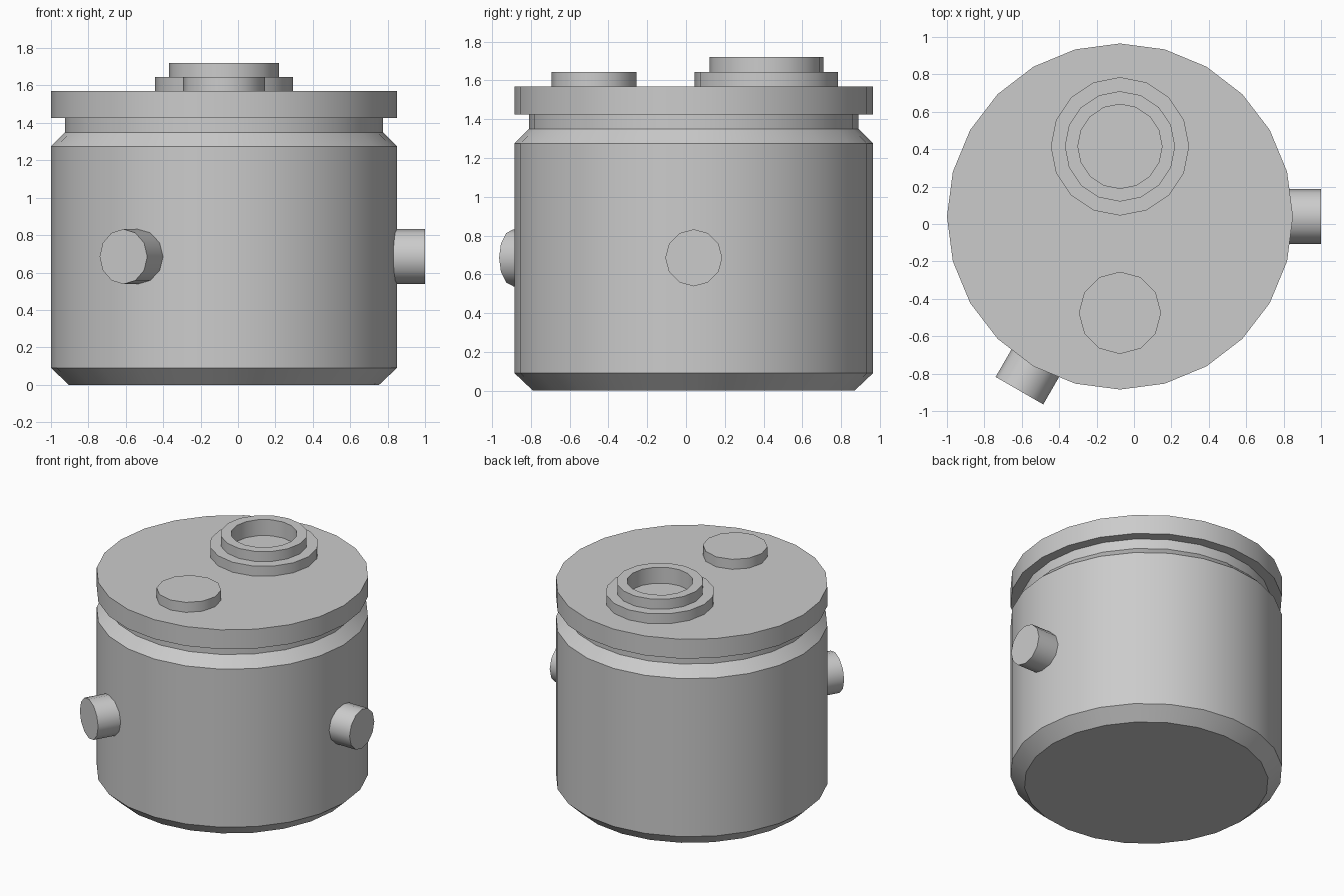
import bpy, math
from mathutils import Matrix, Vector

if "Cube" in bpy.data.objects:
    bpy.data.objects.remove(bpy.data.objects["Cube"])

CX, CY = -0.075, 0.04


def lathe(name, profile, sides, matrix):
    """Revolve (radius, height) points around local z; r = 0 gives a pole."""
    verts, faces, rings = [], [], []
    for r, z in profile:
        start = len(verts)
        for i in range(sides):
            a = 2 * math.pi * i / sides
            verts.append((r * math.cos(a), r * math.sin(a), z))
        rings.append(list(range(start, start + sides)))
    for lo, hi in zip(rings, rings[1:]):
        for i in range(sides):
            j = (i + 1) % sides
            faces.append((lo[i], lo[j], hi[j], hi[i]))
    faces += [rings[0][::-1], rings[-1]]
    mesh = bpy.data.meshes.new(name)
    mesh.from_pydata(verts, [], faces)
    mesh.update()
    obj = bpy.data.objects.new(name, mesh)
    bpy.context.collection.objects.link(obj)
    obj.matrix_world = matrix
    bpy.ops.object.select_all(action='DESELECT')
    obj.select_set(True)
    bpy.context.view_layer.objects.active = obj
    bpy.ops.object.shade_smooth_by_angle(angle=math.radians(35))
    return obj


def at(x, y, z):
    return Matrix.Translation((x, y, z))


# Tank with chamfered base, sloped shoulder, groove and lid
lathe("tank_body", [(0.83, 0), (0.925, 0.09), (0.925, 1.275), (0.85, 1.35),
                    (0.85, 1.425), (0.925, 1.425), (0.925, 1.57)],
      24, at(CX, CY, 0))

# Stepped filler neck with an open recess
lathe("filler_neck", [(0.37, 0), (0.37, 0.075), (0.295, 0.075), (0.295, 0.15),
                      (0.225, 0.15), (0.225, 0.03)],
      16, at(CX, 0.415, 1.57))

# Small flat cap
lathe("small_cap", [(0.22, 0), (0.22, 0.075)], 12, at(CX, -0.475, 1.57))

# Two side pipes pointing outward
for name, deg in (("side_pipe_right", 0), ("side_pipe_front", 240)):
    m = (at(CX, CY, 0.685) @ Matrix.Rotation(math.radians(deg), 4, 'Z')
         @ Matrix.Rotation(math.pi / 2, 4, 'Y'))
    lathe(name, [(0.147, 0.85), (0.147, 1.075)], 12, m)
